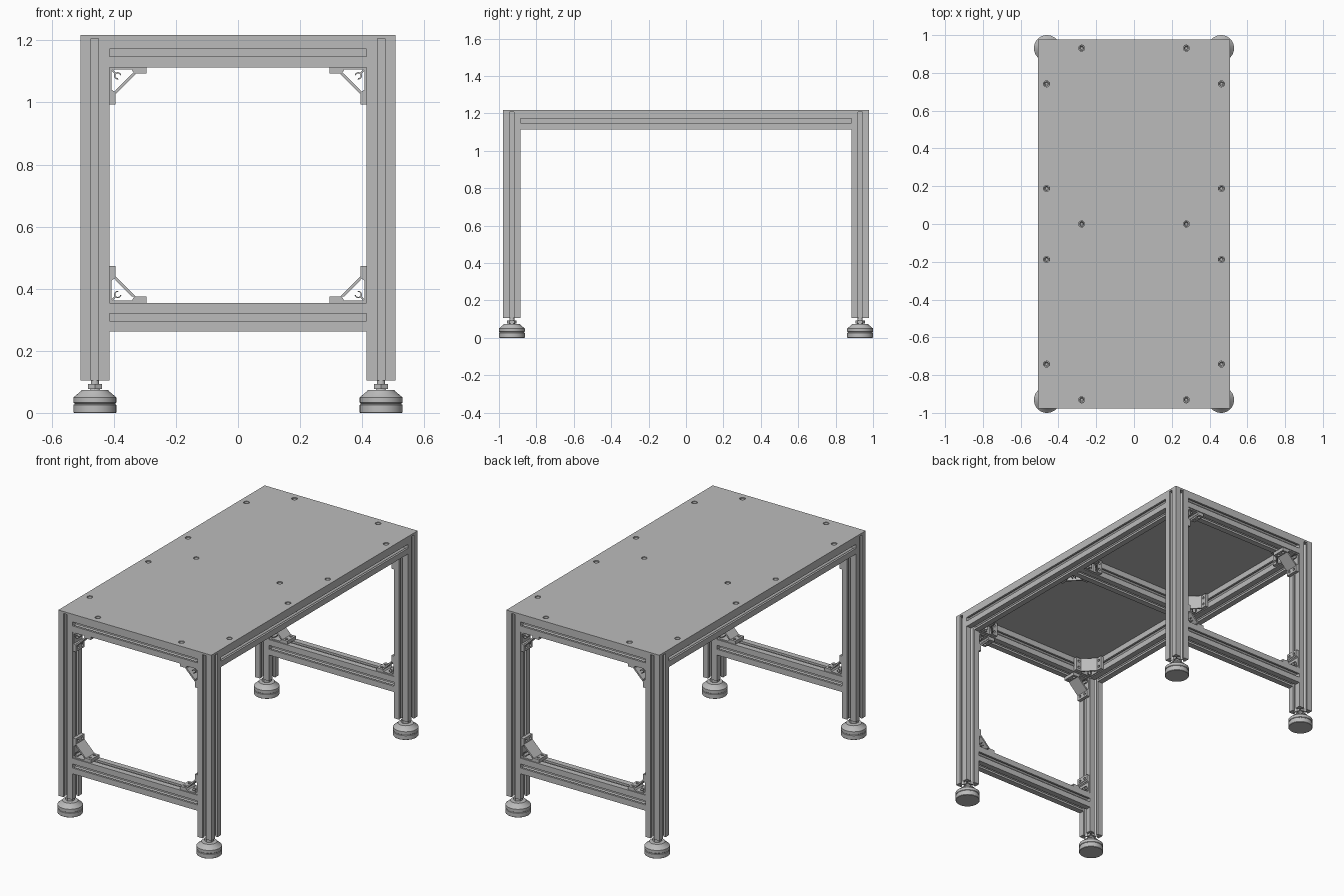
import bpy, bmesh, math
from mathutils import Matrix, Vector

cube = bpy.data.objects.get("Cube")
if cube:
    bpy.data.objects.remove(cube, do_unlink=True)

grey = bpy.data.materials.new("light_grey_metal")
grey.use_nodes = True
colour = (0.5, 0.5, 0.5, 1)
grey.diffuse_color = colour
grey.node_tree.nodes["Principled BSDF"].inputs["Base Color"].default_value = colour

HALF = 0.0465            # half width of the slotted beams
LX, LY = 0.461, 0.931    # leg centres
PLATE_Z, TOP = 1.206, 1.218
RAIL_Z, LOW_Z = PLATE_Z - HALF, 0.308


def add(name, data, matrix=Matrix()):
    ob = bpy.data.objects.new(name, data)
    bpy.context.collection.objects.link(ob)
    ob.matrix_world = matrix
    return ob


def finish(name, bm):
    bmesh.ops.recalc_face_normals(bm, faces=bm.faces)
    me = bpy.data.meshes.new(name)
    bm.to_mesh(me)
    bm.free()
    me.materials.append(grey)
    return me


def prism(bm, points, z0, z1):
    """Extrude a flat outline along z."""
    face = bm.faces.new([bm.verts.new((x, y, z0)) for x, y in points])
    new = bmesh.ops.extrude_face_region(bm, geom=[face])["geom"]
    verts = [v for v in new if isinstance(v, bmesh.types.BMVert)]
    bmesh.ops.translate(bm, verts=verts, vec=(0, 0, z1 - z0))


def cylinder(bm, r, depth, matrix, sides=20):
    bmesh.ops.create_cone(bm, cap_ends=True, segments=sides, radius1=r,
                          radius2=r, depth=depth, matrix=matrix)


def cut(ob, bm):
    """Subtract the shapes in bm from an object."""
    cutter = add("cutter", finish("cutter", bm))
    cutter.hide_render = True
    mod = ob.modifiers.new("holes", "BOOLEAN")
    mod.operation, mod.solver, mod.object = "DIFFERENCE", "EXACT", cutter
    bpy.context.view_layer.objects.active = ob
    bpy.ops.object.modifier_apply(modifier=mod.name)
    bpy.data.objects.remove(cutter, do_unlink=True)


# Slotted beam outline: one side, turned four times
side = [(-HALF, -HALF), (-0.012, -HALF), (-0.012, -0.034), (-0.024, -0.034),
        (-0.024, -0.029), (-0.012, -0.017), (0.012, -0.017), (0.024, -0.029),
        (0.024, -0.034), (0.012, -0.034), (0.012, -HALF)]
outline = []
for k in range(4):
    turn = Matrix.Rotation(k * math.pi / 2, 2)
    outline += [tuple(turn @ Vector(p)) for p in side]


def beam(name, start, end):
    a, b = Vector(start), Vector(end)
    d = b - a
    bm = bmesh.new()
    prism(bm, outline, 0, d.length)
    axis = max(range(3), key=lambda i: abs(d[i]))
    rot = (Matrix.Rotation(math.pi / 2, 4, "Y"),
           Matrix.Rotation(-math.pi / 2, 4, "X"), Matrix())[axis]
    return add(name, finish(name, bm), Matrix.Translation(a) @ rot)


# Legs, rails and middle cross rail
ex, ey = LX - HALF, LY - HALF
for sx, xn in ((1, "left"), (-1, "right")):
    for sy, yn in ((1, "back"), (-1, "front")):
        beam(f"{yn}_{xn}_leg", (sx * LX, sy * LY, 0.105), (sx * LX, sy * LY, PLATE_Z))
    beam(f"{xn}_top_rail", (sx * LX, -ey, RAIL_Z), (sx * LX, ey, RAIL_Z))
for sy, yn in ((1, "back"), (-1, "front")):
    for z, zn in ((RAIL_Z, "top"), (LOW_Z, "lower")):
        beam(f"{yn}_{zn}_rail", (-ex, sy * LY, z), (ex, sy * LY, z))
beam("middle_cross_rail", (-ex, 0, RAIL_Z), (ex, 0, RAIL_Z))

# Table top with screw holes
bm = bmesh.new()
w, l = LX + HALF, LY + HALF
prism(bm, [(-w, -l), (w, -l), (w, l), (-w, l)], PLATE_Z, TOP)
plate = add("table_top", finish("table_top", bm))
spots = [(sx * 0.463, y) for sx in (-1, 1) for y in (-0.742, -0.188, 0.188, 0.742)]
spots += [(sx * 0.277, y) for sx in (-1, 1) for y in (-LY, 0, LY)]
bm = bmesh.new()
for x, y in spots:
    cylinder(bm, 0.016, 0.05, Matrix.Translation((x, y, TOP)))
cut(plate, bm)

# Sunken screws with hexagonal sockets
bm = bmesh.new()
cylinder(bm, 0.013, 0.018, Matrix.Translation((0, 0, TOP - 0.013)))
top = max(bm.faces, key=lambda f: f.calc_center_median().z)
bmesh.ops.inset_region(bm, faces=[top], thickness=0.006)
bmesh.ops.translate(bm, verts=top.verts, vec=(0, 0, -0.008))
screw = finish("top_screw", bm)
for x, y in spots:
    add("top_screw", screw, Matrix.Translation((x, y, 0)))

# Corner bracket: drilled angle, diagonal brace and screw channel
WIDE = 0.041
half_angle = [(0.119, 0), (0.119, 0.02), (0.08, 0.02), (0.072, 0.007)]
bm = bmesh.new()
prism(bm, [(0, 0)] + half_angle + [(0.007, 0.007)]
      + [(y, x) for x, y in reversed(half_angle)], -WIDE, WIDE)
bracket = add("bracket", finish("corner_bracket", bm))
bm = bmesh.new()
for z in (-0.02, 0.02):
    cylinder(bm, 0.008, 0.1, Matrix.Translation((0.1, 0, z))
             @ Matrix.Rotation(math.pi / 2, 4, "X"), 16)
    cylinder(bm, 0.008, 0.1, Matrix.Translation((0, 0.1, z))
             @ Matrix.Rotation(math.pi / 2, 4, "Y"), 16)
cut(bracket, bm)
bm = bmesh.new()
bm.from_mesh(bracket.data)
prism(bm, [(0.086, 0.02), (0.02, 0.086), (0.02, 0.073), (0.073, 0.02)], -WIDE, WIDE)
angles = [math.radians(90 + 30 * k) for k in range(10)]
angles = [a + math.radians(-10) for a in angles]
arc = [(r, a) for r, seq in ((0.012, angles), (0.008, angles[::-1])) for a in seq]
prism(bm, [(0.027 + r * math.cos(a), 0.027 + r * math.sin(a)) for r, a in arc], -WIDE, WIDE)
prism(bm, [(0.005, 0.009), (0.009, 0.005), (0.021, 0.017), (0.017, 0.021)], -WIDE, WIDE)
bracket_mesh = finish("corner_bracket", bm)
bpy.data.objects.remove(bracket, do_unlink=True)


def place_bracket(name, corner, u, v):
    u, v = Vector(u), Vector(v)
    m = Matrix((u, v, u.cross(v))).transposed().to_4x4()
    add(name, bracket_mesh, Matrix.Translation(corner) @ m)


for sx in (-1, 1):
    for sy in (-1, 1):
        # Upright brackets between legs and rails
        for z, d in ((RAIL_Z - HALF, -1), (LOW_Z + HALF, 1)):
            place_bracket("leg_bracket", (sx * ex, sy * LY, z), (-sx, 0, 0), (0, 0, d))
        # Flat brackets inside the top frame
        for y, d in ((ey, -1), (HALF, 1)):
            place_bracket("frame_bracket", (sx * ex, sy * y, RAIL_Z),
                          (-sx, 0, 0), (0, sy * d, 0))

# Levelling feet: turned pad, hexagonal nut and stem
profile = [(0.067, 0), (0.069, 0.002), (0.069, 0.026), (0.066, 0.028), (0.066, 0.031),
           (0.069, 0.033), (0.069, 0.05), (0.045, 0.07), (0.043, 0.074),
           (0.016, 0.074), (0.013, 0.08), (0.013, 0.12)]
bm = bmesh.new()
steps = 40
rings = [[bm.verts.new((r * math.cos(2 * math.pi * k / steps),
                        r * math.sin(2 * math.pi * k / steps), z))
          for k in range(steps)] for r, z in profile]
for a, b in zip(rings, rings[1:]):
    for k in range(steps):
        n = (k + 1) % steps
        bm.faces.new((a[k], a[n], b[n], b[k]))
bm.faces.new(rings[0][::-1])
bm.faces.new(rings[-1])
cylinder(bm, 0.026, 0.016, Matrix.Translation((0, 0, 0.085)), 6)
foot = finish("levelling_foot", bm)
bpy.ops.object.select_all(action="DESELECT")
for sx in (-1, 1):
    for sy in (-1, 1):
        ob = add("levelling_foot", foot, Matrix.Translation((sx * LX, sy * LY, 0)))
ob.select_set(True)
bpy.context.view_layer.objects.active = ob
bpy.ops.object.shade_smooth_by_angle(angle=math.radians(30))
